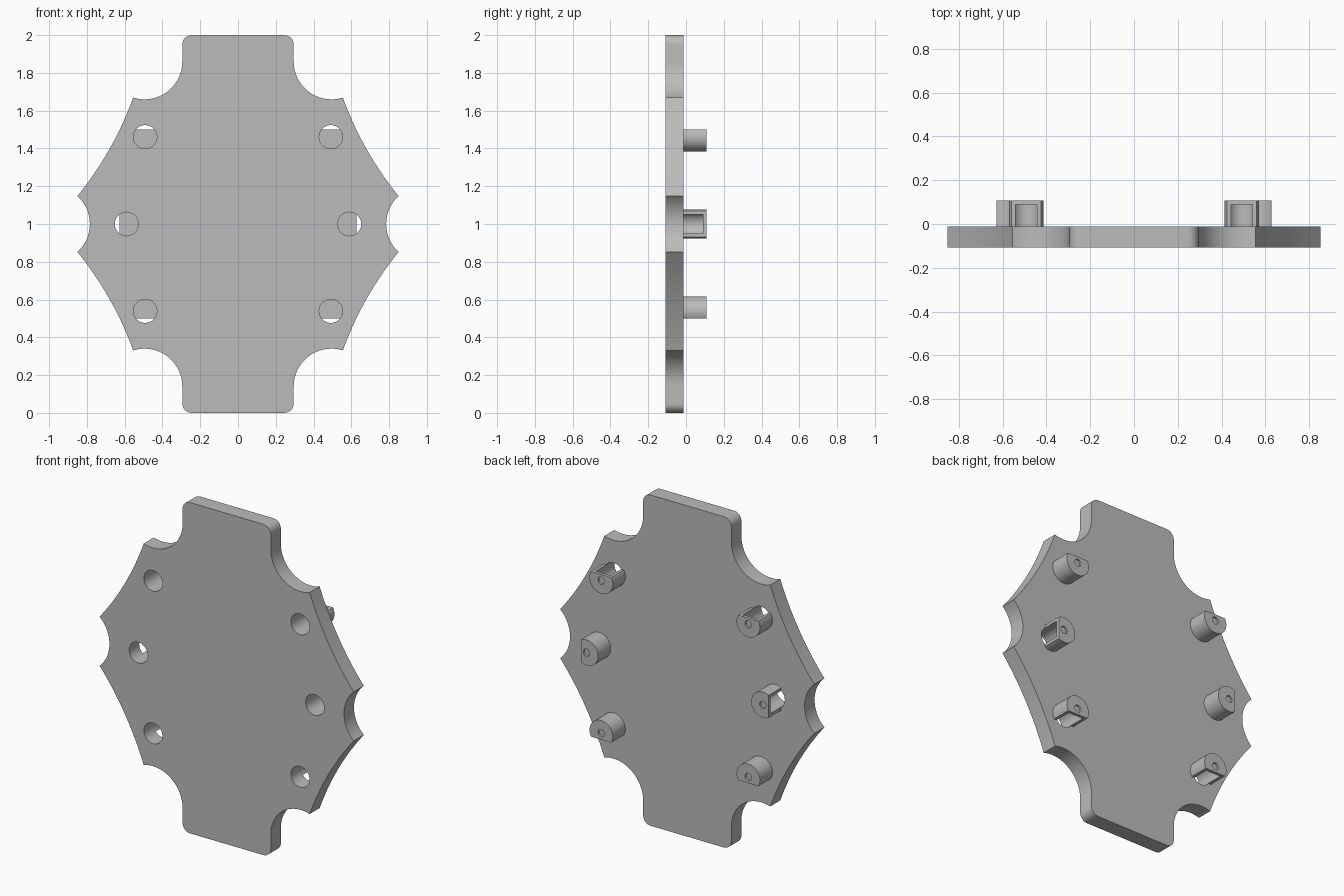
import bpy, bmesh
from math import sin, cos, pi, acos, hypot, asin
from mathutils import Vector

cube = bpy.data.objects.get("Cube")
if cube:
    bpy.data.objects.remove(cube, do_unlink=True)

FRONT, PLATE_BACK, CAP_INNER, BACK = -0.108, -0.012, 0.089, 0.108
BOSS_R, HOLE_R, POCKET_R, FLAT = 0.078, 0.0625, 0.022, 0.038

grey = bpy.data.materials.new("plain_grey")
grey.use_nodes = True
colour = (0.5, 0.5, 0.5, 1)
grey.diffuse_color = colour
grey.node_tree.nodes["Principled BSDF"].inputs["Base Color"].default_value = colour


def arc(cx, cz, r, a0, a1, n):
    """Points along an arc in the x-z plane."""
    return [(cx + r * cos(a0 + (a1 - a0) * i / n),
             cz + r * sin(a0 + (a1 - a0) * i / n)) for i in range(n + 1)]


def bowed(p, q, sag, n):
    """Shallow curve from p to q, bowed to the right of travel for sag > 0."""
    p, q = Vector(p), Vector(q)
    d = q - p
    side = Vector((d.y, -d.x)).normalized()
    return [tuple(p + d * t + side * sag * 4 * t * (1 - t))
            for t in (i / n for i in range(n + 1))]


def add_prism(bm, points, y0, y1):
    """Extrude a closed x-z outline from y0 to y1."""
    face = bm.faces.new([bm.verts.new((x, y0, z)) for x, z in points])
    out = bmesh.ops.extrude_face_region(bm, geom=[face])
    moved = [v for v in out["geom"] if isinstance(v, bmesh.types.BMVert)]
    bmesh.ops.translate(bm, vec=(0, y1 - y0, 0), verts=moved)


def make_object(name, prisms):
    bm = bmesh.new()
    for points, y0, y1 in prisms:
        add_prism(bm, points, y0, y1)
    bmesh.ops.recalc_face_normals(bm, faces=bm.faces)
    mesh = bpy.data.meshes.new(name)
    bm.to_mesh(mesh)
    bm.free()
    mesh.materials.append(grey)
    obj = bpy.data.objects.new(name, mesh)
    bpy.context.collection.objects.link(obj)
    return obj


def circle(x, z, r, n):
    return arc(x, z, r, 0, 2 * pi, n)[:-1]


# Boss places on the model: name, x, z, direction of the flat side
bosses = []
for side, s in (("left", 1), ("right", -1)):
    bosses += [("upper_" + side, s * 0.492, 1.461, pi / 2),
               ("middle_" + side, s * 0.59, 1.0, 0 if s > 0 else pi),
               ("lower_" + side, s * 0.492, 0.539, -pi / 2)]

# Quarter outline of the plate, relative to its centre, from top to side
notch = 0.2
quarter = arc(0.245, 0.95, 0.05, pi / 2, 0, 8)
quarter += arc(0.495, 0.86, notch, pi, 1.5 * pi + asin(0.06 / notch), 24)
shoulder = quarter[-1]
tip = (0.85, 0.148)
quarter += bowed(shoulder, tip, 0.025, 16)[1:]
half_angle = asin(tip[1] / notch)
quarter += arc(tip[0] + notch * cos(half_angle), 0, notch,
               pi - half_angle, pi, 10)[1:]

# Mirror to the whole outline
right_half = quarter + [(x, -z) for x, z in reversed(quarter[:-1])]
outline = right_half + [(-x, z) for x, z in reversed(right_half)]
plate = make_object("plate", [([(x, z + 1) for x, z in outline], FRONT, PLATE_BACK)])

# Bosses: cylinders with one flat side
parts = [plate]
gap = acos(FLAT / BOSS_R)
for name, x, z, turn in bosses:
    profile = arc(x, z, BOSS_R, turn + gap, turn + 2 * pi - gap, 36)
    parts.append(make_object(name + "_boss", [(profile, PLATE_BACK, BACK)]))

# Cutter: wide bores from the front, shallow pockets in the boss ends
bores = [(circle(x, z, HOLE_R, 40), -0.2, CAP_INNER) for _, x, z, _ in bosses]
pockets = [(circle(x, z, POCKET_R, 24), 0.096, 0.2) for _, x, z, _ in bosses]
drill = make_object("drill", bores + pockets)
drill.hide_render = True

for part in parts:
    cut = part.modifiers.new("drill", "BOOLEAN")
    cut.operation, cut.solver, cut.object = "DIFFERENCE", "EXACT", drill

# Apply the cuts, drop the cutter and smooth the round walls
graph = bpy.context.evaluated_depsgraph_get()
finished = [bpy.data.meshes.new_from_object(p.evaluated_get(graph)) for p in parts]
for part, mesh in zip(parts, finished):
    part.modifiers.clear()
    part.data = mesh
    mesh.name = part.name
bpy.data.objects.remove(drill, do_unlink=True)

bpy.ops.object.select_all(action="DESELECT")
for part in parts:
    part.select_set(True)
bpy.context.view_layer.objects.active = plate
bpy.ops.object.shade_smooth_by_angle(angle=pi / 6)
